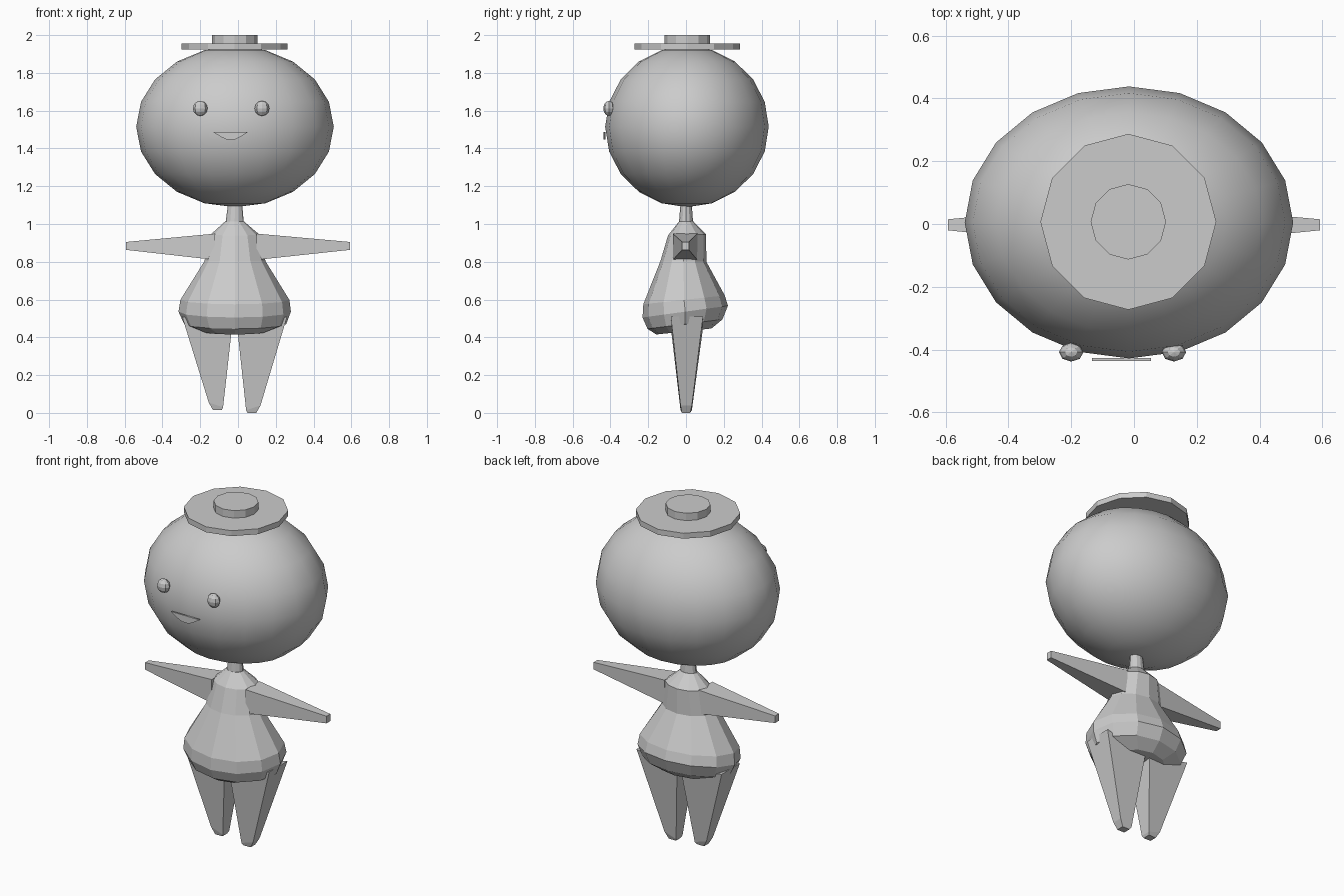
import bpy, bmesh, math

if "Cube" in bpy.data.objects:
    bpy.data.objects.remove(bpy.data.objects["Cube"])

CX = -0.018  # centre line of the figure

grey = bpy.data.materials.new("light_grey")
grey.diffuse_color = (0.6, 0.6, 0.6, 1)
grey.use_nodes = True
grey.node_tree.nodes["Principled BSDF"].inputs["Base Color"].default_value = grey.diffuse_color


def finish(name, bm, smooth=False):
    bmesh.ops.recalc_face_normals(bm, faces=bm.faces)
    me = bpy.data.meshes.new(name)
    bm.to_mesh(me)
    bm.free()
    me.materials.append(grey)
    for p in me.polygons:
        p.use_smooth = smooth
    ob = bpy.data.objects.new(name, me)
    bpy.context.collection.objects.link(ob)
    return ob


def loft(name, rings):
    """Skin equal-length rings of points and cap both ends."""
    bm = bmesh.new()
    rows = [[bm.verts.new(p) for p in r] for r in rings]
    n = len(rows[0])
    for a, b in zip(rows, rows[1:]):
        for i in range(n):
            j = (i + 1) % n
            bm.faces.new((a[i], a[j], b[j], b[i]))
    bm.faces.new(rows[0])
    bm.faces.new(rows[-1])
    return finish(name, bm)


def ball(name, loc, radii, seg, rings, smooth):
    bm = bmesh.new()
    bmesh.ops.create_uvsphere(bm, u_segments=seg, v_segments=rings, radius=1)
    for v in bm.verts:
        v.co = [c + r * k for c, r, k in zip(loc, radii, v.co)]
    return finish(name, bm, smooth)


def oval(x0, x1, yf, zf, yb, zb, n=12):
    """Ellipse between left/right limits, tilted from front to back."""
    pts = []
    for i in range(n):
        a = 2 * math.pi * i / n
        t = (1 + math.sin(a)) / 2
        pts.append(((x0 + x1) / 2 + (x1 - x0) / 2 * math.cos(a),
                    yf + (yb - yf) * t, zf + (zb - zf) * t))
    return pts


def disc(r, z):
    return oval(CX - r, CX + r, 0.007 - r, z, 0.007 + r, z)


# Head, smooth and slightly wide
ball("head", (-0.016, 0.005, 1.515), (0.523, 0.433, 0.426), 20, 10, True)

# Hat
loft("hat_brim", [disc(0.28, 1.924), disc(0.28, 1.956)])
loft("hat_crown", [disc(0.12, 1.95), disc(0.12, 2.0)])

# Eyes
for side, x in (("left", -0.20), ("right", 0.127)):
    ball(side + "_eye", (x, -0.408, 1.612), (0.039, 0.03, 0.04), 8, 6, False)

# Smiling mouth plate
outline = [(-0.133, 1.488), (-0.09, 1.461), (-0.06, 1.447), (-0.018, 1.447),
           (0.012, 1.461), (0.054, 1.488)]
loft("mouth", [[(x, y, z) for x, z in outline] for y in (-0.436, -0.427)])

# Neck and pear-shaped body
loft("neck", [oval(-0.067, 0.031, -0.038, 1.0, 0.038, 1.0),
              oval(-0.052, 0.022, -0.029, 1.11, 0.03, 1.11)])
loft("body", [oval(*r) for r in (
    (-0.068, 0.032, -0.038, 1.012, 0.038, 1.015),
    (-0.147, 0.115, -0.095, 0.94, 0.106, 0.945),
    (-0.178, 0.146, -0.135, 0.805, 0.108, 0.80),
    (-0.305, 0.272, -0.226, 0.575, 0.205, 0.622),
    (-0.315, 0.28, -0.23, 0.505, 0.222, 0.567),
    (-0.285, 0.255, -0.204, 0.445, 0.193, 0.495),
    (-0.19, 0.155, -0.157, 0.415, 0.135, 0.447))])


def quad_x(x, y0, y1, z0, z1):
    return [(x, y0, z0), (x, y1, z0), (x, y1, z1), (x, y0, z1)]


def quad_z(x0, x1, y0, y1, z0, z1):
    return [(x0, y0, z0), (x1, y0, z1), (x1, y1, z1), (x0, y1, z0)]


# Arms and legs taper outwards from the body
for side, s in (("left", -1), ("right", 1)):
    shift = CX * 0.7
    root = s * 0.11 + shift
    loft(side + "_arm", [quad_x(root, -0.07, 0.06, 0.81, 0.949),
                         quad_x(s * 0.592, -0.02, 0.015, 0.863, 0.905)])
    low = 0.02 if s < 0 else 0.004
    loft(side + "_leg", [
        quad_z(CX + s * 0.278, CX + s * 0.014, -0.08, 0.09, 0.51, 0.45),
        quad_z(CX + s * 0.137, CX + s * 0.061, -0.029, 0.031, low + 0.035, low + 0.01),
        quad_z(CX + s * 0.115, CX + s * 0.068, -0.022, 0.022, low - 0.004, low - 0.004)])
